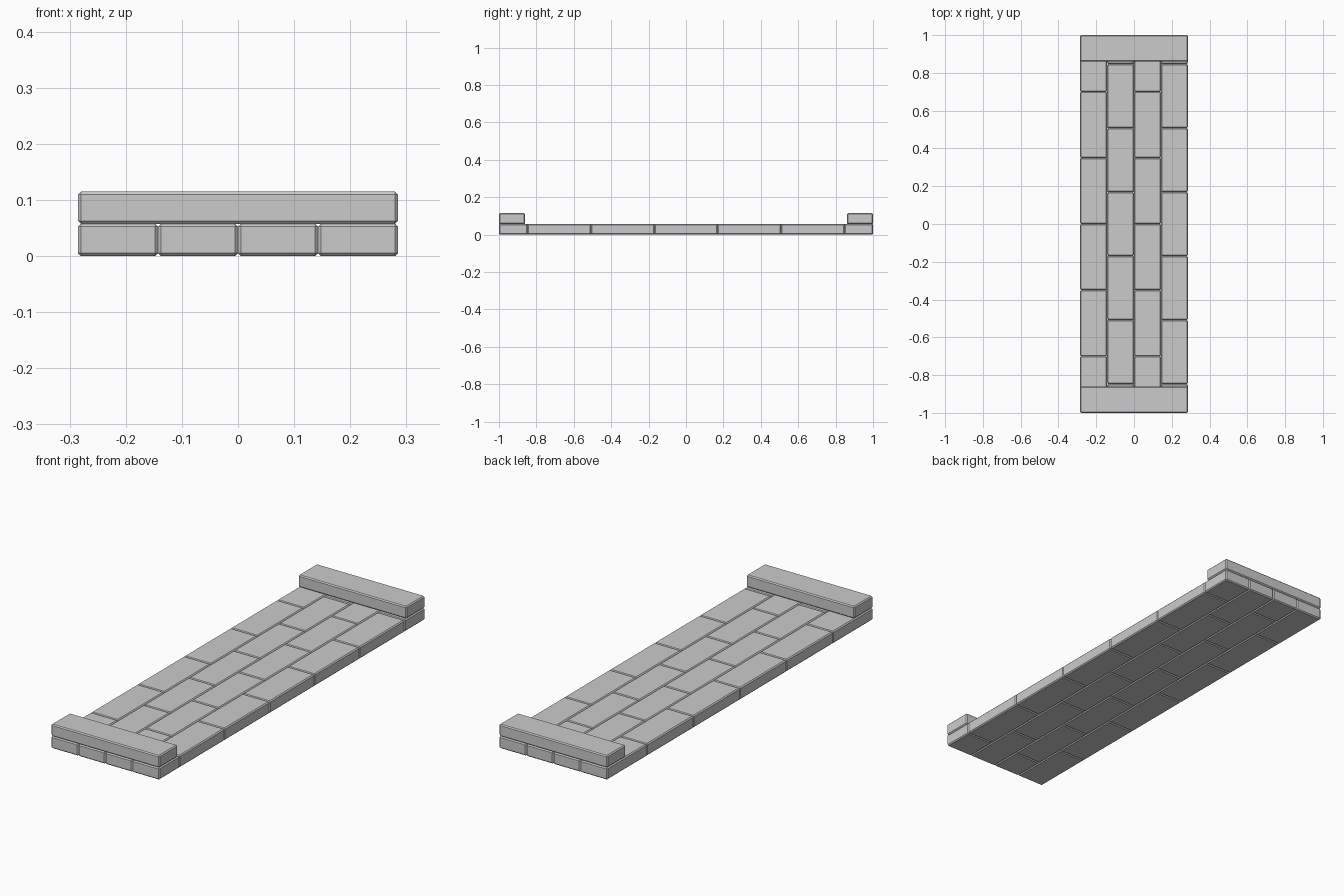
import bpy, bmesh

if "Cube" in bpy.data.objects:
    bpy.data.objects.remove(bpy.data.objects["Cube"])

W, H, BEVEL = 0.1425, 0.0573, 0.005


def block(name, x0, x1, y0, y1, z0, z1):
    bm = bmesh.new()
    bmesh.ops.create_cube(bm, size=1)
    for v in bm.verts:
        v.co.x *= x1 - x0
        v.co.y *= y1 - y0
        v.co.z *= z1 - z0
    bmesh.ops.bevel(bm, geom=bm.edges[:], offset=BEVEL, segments=1,
                    profile=0.5, affect='EDGES')
    mesh = bpy.data.meshes.new(name)
    bm.to_mesh(mesh)
    bm.free()
    ob = bpy.data.objects.new(name, mesh)
    ob.location = ((x0 + x1) / 2, (y0 + y1) / 2, (z0 + z1) / 2)
    bpy.context.collection.objects.link(ob)


# Floor: four rows of stone blocks with staggered joints
joints = ([-1, -0.70, -0.35, 0, 0.35, 0.70, 1],
          [-1, -0.847, -0.508, -0.169, 0.169, 0.508, 0.847, 1])
for row in range(4):
    x0 = (row - 2) * W
    ys = joints[row % 2]
    for i, (a, b) in enumerate(zip(ys, ys[1:])):
        block(f"floor_block_{row}_{i}", x0, x0 + W, a, b, 0, H)

# Raised bars across both ends
block("front_end_bar", -2 * W, 2 * W, -1, -0.86, H, 2 * H)
block("back_end_bar", -2 * W, 2 * W, 0.86, 1, H, 2 * H)
